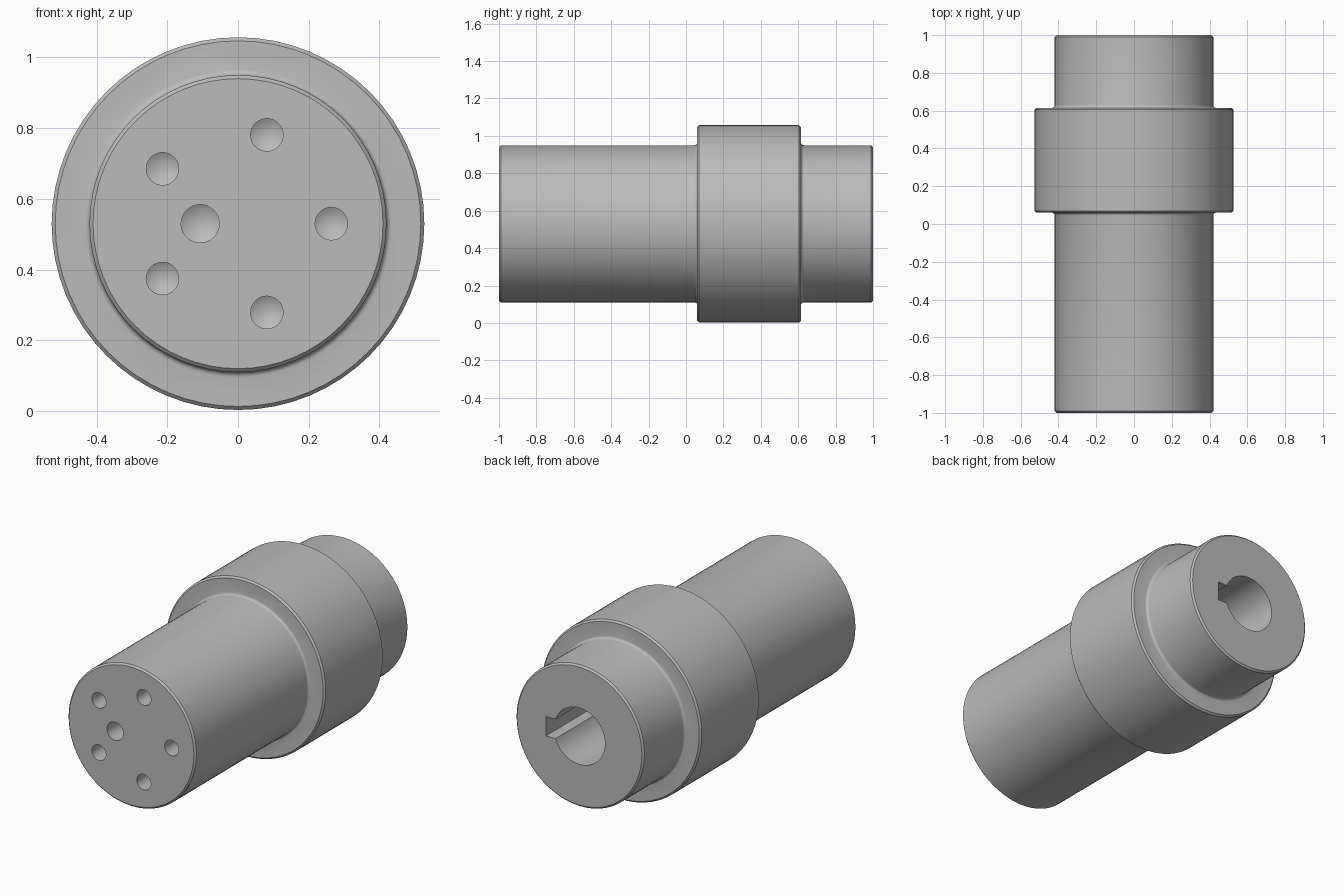
import bpy
import bmesh
from math import cos, sin, pi, radians
from mathutils import Matrix, Vector

if "Cube" in bpy.data.objects:
    bpy.data.objects.remove(bpy.data.objects["Cube"])

AXIS_Z = 0.53
SHAFT_R, COLLAR_R = 0.42, 0.527
COLLAR_FRONT, COLLAR_BACK = 0.06, 0.615
CHAMFER, FILLET = 0.01, 0.015

steel = bpy.data.materials.new("steel_grey")
steel.use_nodes = True
GREY = (0.5, 0.5, 0.5, 1)
steel.diffuse_color = GREY
steel.node_tree.nodes["Principled BSDF"].inputs["Base Color"].default_value = GREY


def finish(name, bm):
    bmesh.ops.recalc_face_normals(bm, faces=bm.faces)
    mesh = bpy.data.meshes.new(name)
    bm.to_mesh(mesh)
    bm.free()
    mesh.materials.append(steel)
    obj = bpy.data.objects.new(name, mesh)
    bpy.context.collection.objects.link(obj)
    return obj


def lathe(name, profile, x=0, z=AXIS_Z, steps=64):
    """Turn (radius, y) points around an axis parallel to y."""
    bm = bmesh.new()
    verts = [bm.verts.new((r, y, 0)) for r, y in profile]
    edges = [bm.edges.new(pair) for pair in zip(verts, verts[1:])]
    bmesh.ops.spin(bm, geom=verts + edges, cent=(0, 0, 0), axis=(0, 1, 0),
                   angle=2 * pi, steps=steps)
    bmesh.ops.remove_doubles(bm, verts=bm.verts, dist=1e-5)
    bmesh.ops.dissolve_limit(bm, angle_limit=radians(1), verts=bm.verts, edges=bm.edges)
    bmesh.ops.translate(bm, verts=bm.verts, vec=(x, 0, z))
    return finish(name, bm)


def root_fillet(y_face, side):
    """Concave arc from the shaft surface up to a collar face."""
    return [(SHAFT_R + FILLET * (1 - cos(t)), y_face + side * FILLET * (1 - sin(t)))
            for t in (i * pi / 8 for i in range(5))]


# Stepped shaft with collar, chamfered rims and filleted roots
profile = [(0, -1), (SHAFT_R - CHAMFER, -1), (SHAFT_R, -1 + CHAMFER)]
profile += root_fillet(COLLAR_FRONT, -1)
profile += [(COLLAR_R - CHAMFER, COLLAR_FRONT), (COLLAR_R, COLLAR_FRONT + CHAMFER),
            (COLLAR_R, COLLAR_BACK - CHAMFER), (COLLAR_R - CHAMFER, COLLAR_BACK)]
profile += reversed(root_fillet(COLLAR_BACK, 1))
profile += [(SHAFT_R, 1 - CHAMFER), (SHAFT_R - CHAMFER, 1), (0, 1)]
shaft = lathe("stepped_shaft", profile)


# Drilled holes with conical bottoms in the front face
def drill(name, x, z, r, depth=0.2):
    return lathe(name, [(0, -1.1), (r, -1.1), (r, -1 + depth), (0, -1 + depth + 0.6 * r)],
                 x, z, 32)


cutters = [drill("offset_hole_cutter", -0.107, AXIS_Z, 0.054)]
for i in range(5):
    a = i * 2 * pi / 5
    cutters.append(drill(f"ring_hole_cutter_{i + 1}", 0.264 * cos(a),
                         AXIS_Z + 0.264 * sin(a), 0.046))

# Bore and keyway in the back face
BORE_END = 0.1
cutters.append(lathe("bore_cutter", [(0, 1.1), (0.168, 1.1), (0.168, BORE_END), (0, BORE_END)]))
bm = bmesh.new()
bmesh.ops.create_cube(bm, size=1, matrix=Matrix.LocRotScale(
    Vector((0.11, (1.1 + BORE_END) / 2, AXIS_Z)), None,
    Vector((0.22, 1.1 - BORE_END, 0.115))))
cutters.append(finish("keyway_cutter", bm))

bpy.context.view_layer.objects.active = shaft
shaft.select_set(True)
for cutter in cutters:
    mod = shaft.modifiers.new(cutter.name, "BOOLEAN")
    mod.operation, mod.solver, mod.object = "DIFFERENCE", "EXACT", cutter
    bpy.ops.object.modifier_apply(modifier=mod.name)
for cutter in cutters:
    bpy.data.objects.remove(cutter)

bpy.ops.object.shade_smooth_by_angle(angle=radians(30))
